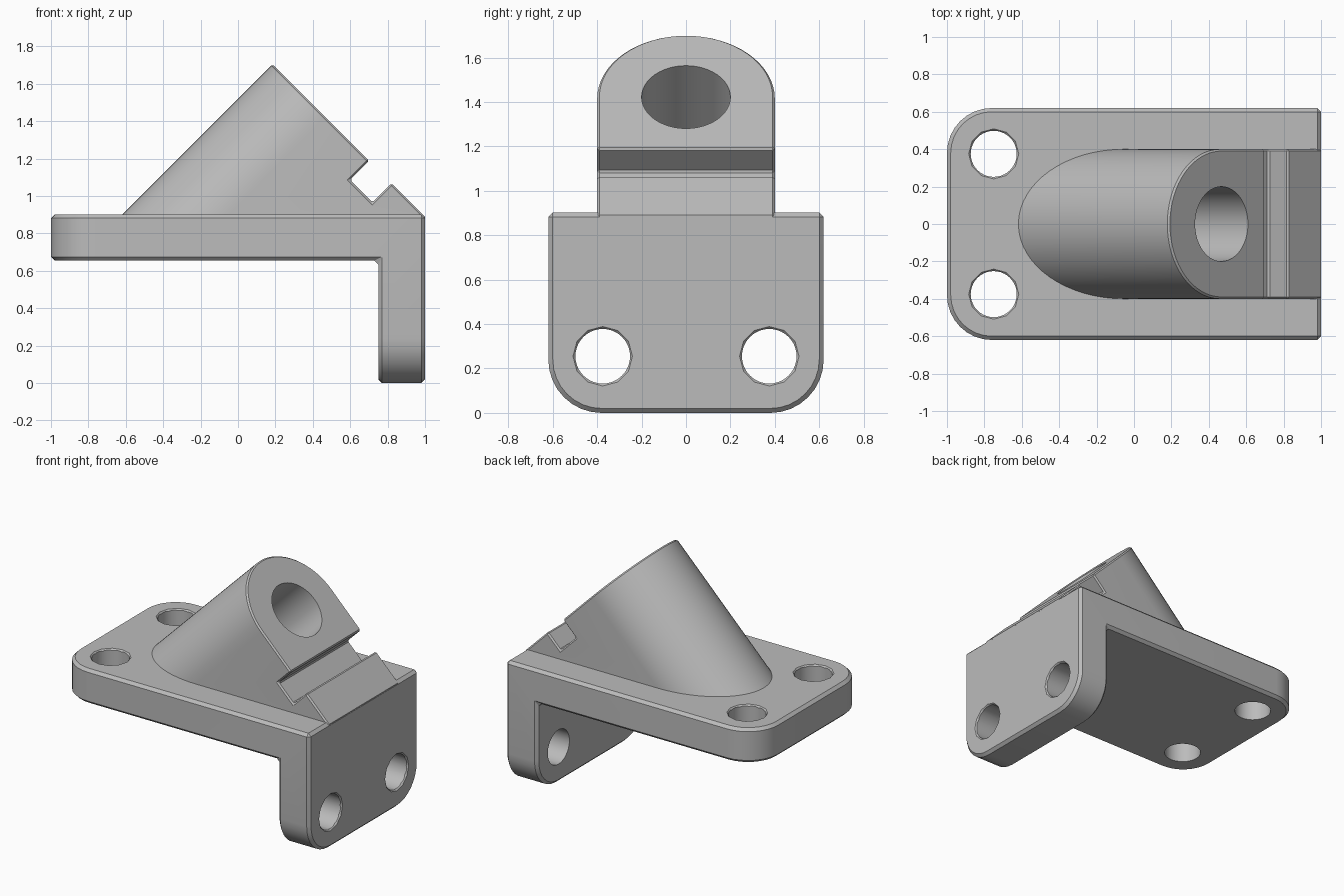
import bpy, bmesh, math
from mathutils import Matrix, Vector

if "Cube" in bpy.data.objects:
    bpy.data.objects.remove(bpy.data.objects["Cube"])

grey = bpy.data.materials.new("plain grey")
grey.diffuse_color = (0.5, 0.5, 0.5, 1)
grey.use_nodes = True
grey.node_tree.nodes["Principled BSDF"].inputs["Base Color"].default_value = grey.diffuse_color


def finish(bm, name):
    bmesh.ops.recalc_face_normals(bm, faces=bm.faces[:])
    mesh = bpy.data.meshes.new(name)
    bm.to_mesh(mesh)
    bm.free()
    ob = bpy.data.objects.new(name, mesh)
    mesh.materials.append(grey)
    bpy.context.collection.objects.link(ob)
    return ob


def prism(outline, vec, name=None):
    """Extrude a closed 3D outline along a vector."""
    bm = bmesh.new()
    face = bm.faces.new([bm.verts.new(p) for p in outline])
    ext = bmesh.ops.extrude_face_region(bm, geom=[face])["geom"]
    bmesh.ops.translate(bm, vec=vec, verts=[v for v in ext if isinstance(v, bmesh.types.BMVert)])
    bmesh.ops.recalc_face_normals(bm, faces=bm.faces[:])
    return finish(bm, name) if name else bm


def cylinder(centre, axis, r1, r2, depth, sides=40):
    """Cutter cylinder or cone, r1 at the start and r2 at the end of the axis."""
    bm = bmesh.new()
    rot = Vector(axis).to_track_quat('Z', 'Y').to_matrix().to_4x4()
    bmesh.ops.create_cone(bm, cap_ends=True, segments=sides, radius1=r1, radius2=r2,
                          depth=depth, matrix=Matrix.Translation(centre) @ rot)
    return finish(bm, "cutter")


def apply(ob, mod):
    bpy.context.view_layer.objects.active = ob
    bpy.ops.object.modifier_apply(modifier=mod.name)


def boolean(ob, other, op='DIFFERENCE'):
    mod = ob.modifiers.new("bool", 'BOOLEAN')
    mod.operation, mod.solver, mod.object = op, 'EXACT', other
    apply(ob, mod)
    bpy.data.objects.remove(other)


def chamfer(ob, width):
    mod = ob.modifiers.new("chamfer", 'BEVEL')
    mod.width, mod.segments = width, 1
    mod.limit_method, mod.angle_limit = 'ANGLE', math.radians(60)
    apply(ob, mod)


# L-shaped bracket with rounded free corners
W, TOP, UNDER = 0.62, 0.902, 0.655
side = [(-1, TOP), (1, TOP), (1, 0), (0.75, 0), (0.75, UNDER), (-1, UNDER)]
bm = prism([(x, -W, z) for x, z in side], (0, 2 * W, 0))
corners = []
for e in bm.edges:
    a, b = (v.co for v in e.verts)
    if abs(a.y - b.y) < 1e-5 and (max(a.x, b.x) < -0.99 or max(a.z, b.z) < 0.01):
        corners.append(e)
bmesh.ops.bevel(bm, geom=corners, offset=0.24, offset_type='OFFSET', segments=8,
                profile=0.5, affect='EDGES')
bracket = finish(bm, "bracket")
chamfer(bracket, 0.02)

# Slanted boss: round-topped section swept along a 45 degree axis
S = math.sqrt(0.5)
axis, down = Vector((S, 0, S)), Vector((S, 0, -S))
R, tip = 0.4, Vector((0.185, 0, 1.705))
centre = tip + down * R
arc = [math.pi * i / 32 for i in range(33)]
section = [centre - down * R * math.sin(t) + Vector((0, R * math.cos(t), 0)) for t in arc]
section += [centre + down * 1.0 + Vector((0, y, 0)) for y in (-R, R)]
bm = prism(section, axis * -2.2)
for point, normal in (((0, 0, 0.85), (0, 0, -1)), ((0.999, 0, 0), (1, 0, 0))):
    cut = bmesh.ops.bisect_plane(bm, geom=bm.verts[:] + bm.edges[:] + bm.faces[:],
                                 plane_co=point, plane_no=normal, clear_outer=True)
    rim = [g for g in cut["geom_cut"] if isinstance(g, bmesh.types.BMEdge)]
    bmesh.ops.contextual_create(bm, geom=rim)
boss = finish(bm, "slanted_boss")

# Square groove across the boss face
start = tip + down * 0.73 + Vector((0, -0.6, 0))
groove = [start + axis * 0.2, start - axis * 0.145,
          start + down * 0.17 - axis * 0.145, start + down * 0.17 + axis * 0.2]
boolean(boss, prism(groove, (0, 1.2, 0), "cutter"))
chamfer(boss, 0.01)
boolean(bracket, boss, 'UNION')

# Blind bore in the boss
boolean(bracket, cylinder(centre - axis * 0.2, axis, 0.2, 0.2, 0.8, 48))

# Mounting holes with chamfered outer rims
for y in (-0.375, 0.375):
    for c, a in (((-0.75, y, 0.78), (0, 0, 1)), ((0.875, y, 0.255), (1, 0, 0))):
        boolean(bracket, cylinder(c, a, 0.123, 0.123, 0.6))
        face = Vector(c) + Vector(a) * (TOP - c[2] if a[2] else 1 - c[0])
        boolean(bracket, cylinder(face, a, 0.123, 0.145, 0.024, 12))

bracket.select_set(True)
bpy.context.view_layer.objects.active = bracket
bpy.ops.object.shade_smooth_by_angle(angle=math.radians(30))
